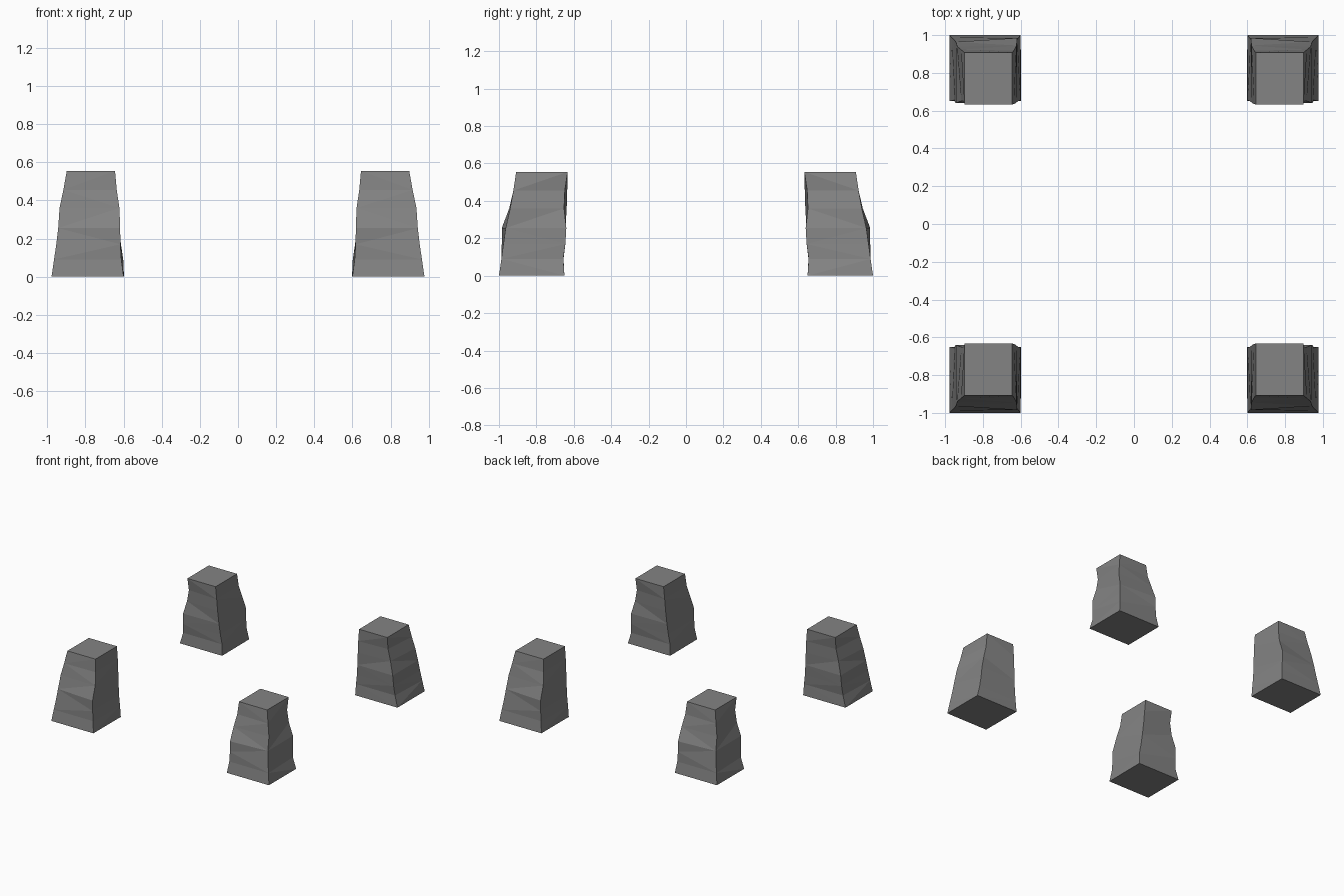
import bpy, bmesh

if "Cube" in bpy.data.objects:
    bpy.data.objects.remove(bpy.data.objects["Cube"])

# One foot's cross-sections from floor to top: z, then the (x, y) of its four corners
# order: inner-x/inner-y, outer-x/inner-y, outer-x/outer-y, inner-x/outer-y
RINGS = [
    (0.00,  (0.598, 0.650), (0.978, 0.650), (0.978, 1.000), (0.600, 1.000)),
    (0.09,  (0.602, 0.655), (0.952, 0.656), (0.965, 0.987), (0.612, 0.986)),
    (0.17,  (0.614, 0.650), (0.947, 0.645), (0.953, 0.976), (0.617, 0.985)),
    (0.255, (0.622, 0.644), (0.942, 0.640), (0.943, 0.964), (0.618, 0.985)),
    (0.36,  (0.630, 0.638), (0.914, 0.652), (0.936, 0.940), (0.622, 0.945)),
    (0.455, (0.636, 0.635), (0.895, 0.648), (0.916, 0.923), (0.636, 0.918)),
    (0.555, (0.645, 0.633), (0.898, 0.633), (0.898, 0.908), (0.645, 0.908)),
]

# Dark stone grey
stone = bpy.data.materials.new("dark_stone")
stone.diffuse_color = (0.23, 0.23, 0.23, 1)
stone.use_nodes = True
stone.node_tree.nodes["Principled BSDF"].inputs["Base Color"].default_value = stone.diffuse_color


def make_foot(name, sx, sy):
    """Loft the rings into a chipped, tapering block in the given quadrant."""
    bm = bmesh.new()
    loops = [[bm.verts.new((x * sx, y * sy, z)) for x, y in corners]
             for z, *corners in RINGS]
    bm.faces.new(loops[0])
    bm.faces.new(loops[-1])
    for i, (low, high) in enumerate(zip(loops, loops[1:])):
        for k in range(4):
            a, b, c, d = low[k], low[(k + 1) % 4], high[(k + 1) % 4], high[k]
            # alternate the diagonal for a hewn, faceted surface
            tris = ((a, b, c), (a, c, d)) if (i + k) % 2 else ((a, b, d), (b, c, d))
            for t in tris:
                bm.faces.new(t)
    bmesh.ops.recalc_face_normals(bm, faces=bm.faces)
    mesh = bpy.data.meshes.new(name)
    bm.to_mesh(mesh)
    bm.free()
    mesh.materials.append(stone)
    bpy.context.collection.objects.link(bpy.data.objects.new(name, mesh))


# Four mirrored feet, one per corner
for side, sx in (("left", -1), ("right", 1)):
    for end, sy in (("front", -1), ("back", 1)):
        make_foot(f"{end}_{side}_foot", sx, sy)
